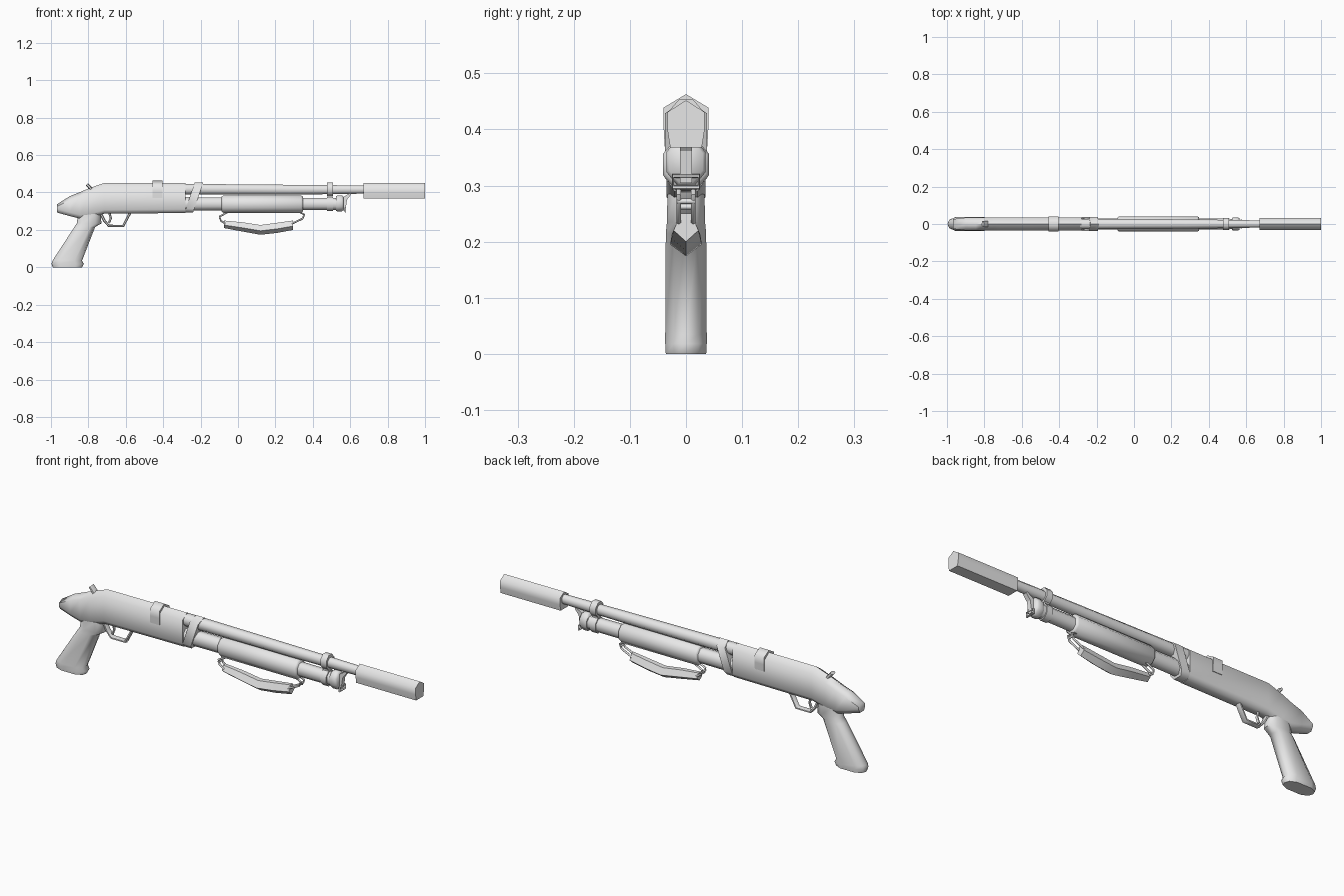
import bpy
import bmesh
import math
from mathutils import Vector

old = bpy.data.objects.get("Cube")
if old:
    bpy.data.objects.remove(old, do_unlink=True)

grey = bpy.data.materials.new("plain_grey")
grey.use_nodes = True
GREY = (0.8, 0.8, 0.8, 1)
grey.diffuse_color = GREY
grey.node_tree.nodes["Principled BSDF"].inputs["Base Color"].default_value = GREY


def loft(name, rings, closed=False, angle=62):
    """Skin a list of equal-length point rings, capping the ends."""
    bm = bmesh.new()
    rows = [[bm.verts.new(p) for p in ring] for ring in rings]
    n = len(rows[0])
    pairs = list(zip(rows, rows[1:]))
    if closed:
        pairs.append((rows[-1], rows[0]))
    for a, b in pairs:
        for i in range(n):
            j = (i + 1) % n
            bm.faces.new((a[i], a[j], b[j], b[i]))
    if not closed:
        bm.faces.new(rows[0])
        bm.faces.new(rows[-1])
    bmesh.ops.recalc_face_normals(bm, faces=bm.faces)
    mesh = bpy.data.meshes.new(name)
    bm.to_mesh(mesh)
    bm.free()
    mesh.materials.append(grey)
    obj = bpy.data.objects.new(name, mesh)
    bpy.context.collection.objects.link(obj)
    bpy.ops.object.select_all(action="DESELECT")
    obj.select_set(True)
    bpy.context.view_layer.objects.active = obj
    bpy.ops.object.shade_smooth_by_angle(angle=math.radians(angle))
    return obj


def mirrored(half):
    """Complete a half outline that runs from top to bottom."""
    return half + [(-y, z) for y, z in reversed(half) if y > 0]


def house(top, bottom, w, eave, foot=0.6, chamfer=0.02):
    """Section with a ridged roof, upright sides and chamfered foot."""
    return mirrored([(0, top), (w, top - eave), (w, bottom + chamfer), (w * foot, bottom)])


def along_x(stations, section):
    return [[(s[0], y, z) for y, z in section(*s[1:])] for s in stations]


def tube(name, stations, sides=8):
    """Round part along x: stations are (x, low z, high z, half width)."""
    rings = []
    for x, lo, hi, w in stations:
        turn = [2 * math.pi * (i + 0.5) / sides for i in range(sides)]
        k = 1 / math.cos(math.pi / sides)
        rings.append([(x, k * w * math.cos(t), (lo + hi) / 2 + k * (hi - lo) / 2 * math.sin(t))
                      for t in turn])
    return loft(name, rings)


def wire(name, path, r, wide=None, normal=(0, 1, 0), closed=False):
    """Six-sided rod following a path lying square to the normal."""
    pts, side = [Vector(p) for p in path], Vector(normal)
    wide, rings, n = wide or r, [], len(path)
    for i, p in enumerate(pts):
        if closed:
            a, b = pts[i - 1], pts[(i + 1) % n]
        else:
            a, b = pts[max(i - 1, 0)], pts[min(i + 1, n - 1)]
        up = (b - a).normalized().cross(side)
        rings.append([p + side * wide * math.cos(t) + up * r * math.sin(t)
                      for t in (math.pi / 3 * (k + 0.5) for k in range(6))])
    return loft(name, rings, closed)


def plate(name, profile, w):
    """Side profile in x and z, extruded across y."""
    return loft(name, [[(x, y, z) for x, z in profile] for y in (-w, w)], angle=30)


# Receiver body with sloping rear
loft("receiver", along_x([
    (-0.968, 0.337, 0.293, 0.026, 0.012),
    (-0.90, 0.38, 0.274, 0.034, 0.02),
    (-0.845, 0.402, 0.26, 0.035, 0.024),
    (-0.79, 0.425, 0.265, 0.035, 0.024),
    (-0.715, 0.451, 0.287, 0.035, 0.024),
    (-0.28, 0.452, 0.29, 0.035, 0.024)], house))

# Pistol grip with flared foot and front shoulder
grip = []
for z, back, front, w in [(0, -0.99, -0.834, 0.036), (0.018, -0.997, -0.824, 0.037),
                          (0.035, -0.992, -0.834, 0.037), (0.215, -0.875, -0.764, 0.036),
                          (0.235, -0.862, -0.73, 0.034), (0.285, -0.855, -0.735, 0.033)]:
    c, h = (back + front) / 2, (front - back) / 2
    outline = mirrored([(0, 1), (0.6, 0.9), (1, 0.5), (1, -0.5), (0.6, -0.9), (0, -1)])
    grip.append([(c + u * h, v * w, z) for v, u in outline])
loft("pistol_grip", grip)

# Trigger, guard and safety catch
wire("trigger_guard", [(-0.725, 0.29), (-0.708, 0.255), (-0.685, 0.221), (-0.614, 0.221),
                       (-0.572, 0.295)] and
     [(x, 0, z) for x, z in [(-0.735, 0.29), (-0.715, 0.25), (-0.69, 0.221),
                             (-0.614, 0.221), (-0.575, 0.295)]], 0.007, 0.016)
wire("trigger", [(-0.69, 0, 0.3), (-0.68, 0, 0.262), (-0.69, 0, 0.237)], 0.006, 0.007)
wire("safety_catch", [(-0.785, 0, 0.418), (-0.797, 0, 0.432), (-0.808, 0, 0.444)], 0.009, 0.018)

# Ridged band over the receiver
loft("receiver_band", along_x([(-0.457, 0.463, 0.37, 0.04, 0.024),
                               (-0.405, 0.463, 0.37, 0.04, 0.024)],
                              lambda *s: house(*s, foot=0.95, chamfer=0.035)))

# Slanted strap around barrel and magazine
strap = house(0.453, 0.293, 0.037, 0.024)
loft("slanted_strap", [[(x0 + (z - 0.293) * 0.34, y, z) for y, z in strap]
                       for x0 in (-0.286, -0.24)])

# Barrel and magazine tube
tube("barrel", [(-0.29, 0.389, 0.446, 0.028), (0.28, 0.389, 0.441, 0.025),
                (0.5, 0.391, 0.439, 0.022), (0.68, 0.394, 0.437, 0.019)])
tube("magazine_tube", [(-0.29, 0.303, 0.375, 0.03), (0.54, 0.307, 0.37, 0.028)])

# Pump with softened ends
tube("pump", [(-0.087, 0.298, 0.378, 0.036), (-0.078, 0.291, 0.384, 0.041),
              (0.338, 0.291, 0.384, 0.041), (0.347, 0.298, 0.378, 0.036)])

# Clamp joining barrel and magazine
tube("barrel_ring", [(0.475, 0.382, 0.453, 0.031), (0.508, 0.382, 0.453, 0.031)])
tube("magazine_ring", [(0.475, 0.301, 0.376, 0.033), (0.508, 0.301, 0.376, 0.033)])
plate("clamp_web", [(0.478, 0.36), (0.505, 0.36), (0.505, 0.4), (0.478, 0.4)], 0.014)

# Magazine cap with front lug and swivel
tube("magazine_cap", [(0.524, 0.302, 0.38, 0.032), (0.532, 0.299, 0.385, 0.035),
                      (0.555, 0.299, 0.385, 0.035), (0.565, 0.306, 0.378, 0.03)])
plate("front_lug", [(0.555, 0.37), (0.6, 0.398), (0.605, 0.39), (0.583, 0.362),
                    (0.575, 0.305), (0.555, 0.305)], 0.011)
wire("front_swivel", [(0.574, -0.023, 0.297), (0.574, 0.023, 0.297),
                      (0.574, 0.023, 0.317), (0.574, -0.023, 0.317)],
     0.004, 0.005, normal=(1, 0, 0), closed=True)

# Hanging hand strap under the pump
loft("hand_strap", along_x([
    (-0.075, 0.25, 0.21, 0.02), (0.02, 0.241, 0.192, 0.026), (0.12, 0.226, 0.174, 0.028),
    (0.21, 0.238, 0.184, 0.026), (0.295, 0.25, 0.2, 0.022)],
    lambda top, low, w: mirrored([(w * 0.45, top), (w, low + 0.4 * (top - low)), (0, low)])))

# Wire links holding the hand strap
for y, side in ((0.013, "left"), (-0.013, "right")):
    wire("rear_link_" + side, [(-0.055, y, 0.295), (-0.098, y, 0.272),
                               (-0.092, y, 0.25), (-0.065, y, 0.232)], 0.005)
    wire("front_link_" + side, [(0.325, y, 0.297), (0.355, y, 0.282),
                                (0.345, y, 0.26), (0.285, y, 0.232)], 0.005)
for x, z, end in ((-0.096, 0.262, "rear"), (0.35, 0.272, "front")):
    wire(end + "_link_bar", [(x, -0.016, z), (x, 0.016, z)], 0.005, normal=(1, 0, 0))

# Muzzle suppressor
loft("suppressor", along_x([(0.67, 0.452, 0.368, 0.033, 0.021),
                            (1.0, 0.452, 0.368, 0.033, 0.021)],
                           lambda *s: house(*s, foot=0.85, chamfer=0.03)))
